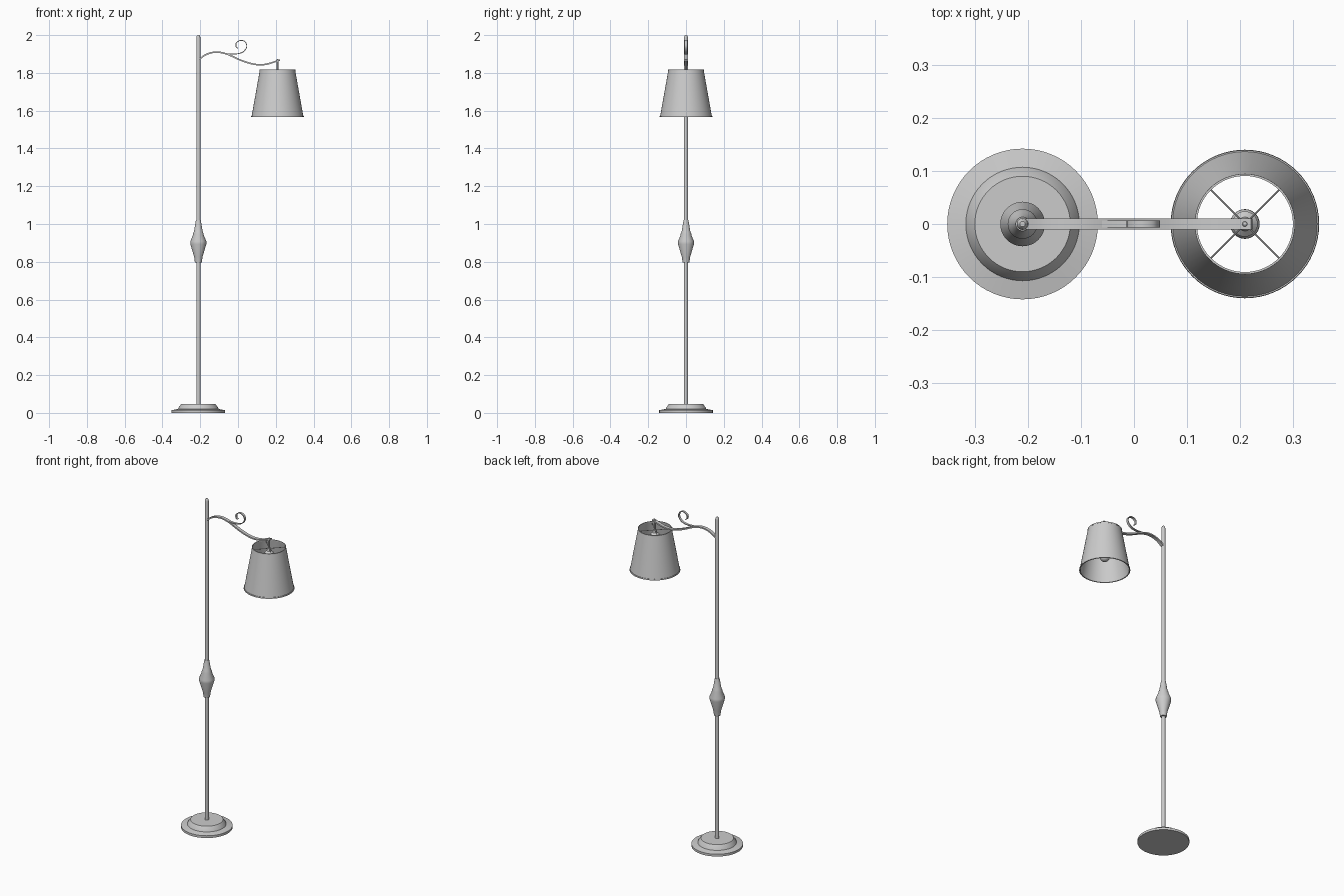
import bpy, bmesh, math
from mathutils import Vector

if "Cube" in bpy.data.objects:
    bpy.data.objects.remove(bpy.data.objects["Cube"])

POLE_X, SHADE_X = -0.21, 0.209


def finish(bm, name, angle=35):
    bmesh.ops.remove_doubles(bm, verts=bm.verts, dist=1e-5)
    bmesh.ops.recalc_face_normals(bm, faces=bm.faces)
    me = bpy.data.meshes.new(name)
    bm.to_mesh(me)
    bm.free()
    ob = bpy.data.objects.new(name, me)
    bpy.context.collection.objects.link(ob)
    bpy.ops.object.select_all(action='DESELECT')
    ob.select_set(True)
    bpy.context.view_layer.objects.active = ob
    bpy.ops.object.shade_smooth_by_angle(angle=math.radians(angle))
    return ob


def lathe(name, profile, x, n=48, closed=False):
    """Revolve (radius, z) points around a vertical axis at x."""
    bm = bmesh.new()
    pts = profile + profile[:1] if closed else profile
    vs = [bm.verts.new((r, 0, z)) for r, z in pts]
    es = [bm.edges.new(p) for p in zip(vs, vs[1:])]
    bmesh.ops.spin(bm, geom=vs + es, axis=(0, 0, 1), cent=(0, 0, 0),
                   steps=n, angle=math.tau)
    bmesh.ops.translate(bm, vec=(x, 0, 0), verts=bm.verts)
    return finish(bm, name)


def smooth_path(pts, steps=8):
    """Catmull-Rom through (x, z) points."""
    p = [Vector(q) for q in pts]
    p = [2 * p[0] - p[1]] + p + [2 * p[-1] - p[-2]]
    out = []
    for a, b, c, d in zip(p, p[1:], p[2:], p[3:]):
        for i in range(steps):
            t = i / steps
            out.append(0.5 * (2 * b + (c - a) * t + (2 * a - 5 * b + 4 * c - d) * t * t
                              + (3 * b - a - 3 * c + d) * t ** 3))
    return out + [p[-2]]


def flat_bar(name, pts, half_w, half_t):
    """Sweep a rectangular section along a curve in the xz plane."""
    path = smooth_path(pts)
    bm = bmesh.new()
    rings = []
    for i, p in enumerate(path):
        t = (path[min(i + 1, len(path) - 1)] - path[max(i - 1, 0)]).normalized()
        n = Vector((-t.y, t.x)) * half_t
        rings.append([bm.verts.new((p.x + s * n.x, y, p.y + s * n.y))
                      for s, y in ((1, -half_w), (1, half_w), (-1, half_w), (-1, -half_w))])
    for a, b in zip(rings, rings[1:]):
        for k in range(4):
            bm.faces.new((a[k], a[(k + 1) % 4], b[(k + 1) % 4], b[k]))
    bm.faces.new(rings[0])
    bm.faces.new(rings[-1])
    return finish(bm, name)


# Stepped foot
lathe("base", [(0, 0), (0.142, 0), (0.142, 0.014), (0.107, 0.021), (0.105, 0.027),
               (0.09, 0.048), (0, 0.048)], POLE_X, 64)

# Upright with small domed finial
lathe("pole", [(0, 0.04), (0.011, 0.04), (0.011, 1.985), (0.009, 1.995), (0.005, 2.0),
               (0, 2.0)], POLE_X, 32)

# Turned grip half way up
lathe("pole_grip", [(0, 0.795), (0.018, 0.795), (0.022, 0.825), (0.042, 0.893), (0.042, 0.909),
                    (0.028, 0.943), (0.028, 0.949), (0.023, 0.96), (0.013, 1.02),
                    (0, 1.02)], POLE_X)

# Wavy arm and its scroll
flat_bar("arm", [(-0.205, 1.873), (-0.165, 1.899), (-0.115, 1.91), (-0.06, 1.9),
                 (0.02, 1.865), (0.09, 1.845), (0.15, 1.846), (0.222, 1.868)], 0.01, 0.004)
flat_bar("scroll", [(-0.115, 1.91), (-0.07, 1.903), (-0.015, 1.9), (0.025, 1.91), (0.046, 1.937),
                    (0.038, 1.964), (0.013, 1.972), (-0.009, 1.958), (-0.01, 1.938),
                    (0.0, 1.93)], 0.007, 0.0022)

# Hanging stem, socket and bulb
lathe("stem", [(0, 1.875), (0.004, 1.872), (0.005, 1.868), (0.005, 1.79), (0, 1.79)], SHADE_X, 20)
lathe("socket", [(0, 1.81), (0.01, 1.81), (0.013, 1.795), (0.024, 1.785), (0.024, 1.72),
                 (0.018, 1.71), (0, 1.71)], SHADE_X, 32)
bulb = [(0.015, 1.715), (0.017, 1.69)]
bulb += [(0.028 * math.sin(a), 1.65 + 0.028 * math.cos(a))
         for a in (math.radians(35 + 145 * i / 10) for i in range(11))]
lathe("bulb", bulb, SHADE_X, 32)

# Open tapered shade with thin wall and rims
lathe("shade", [(0.137, 1.57), (0.0935, 1.815), (0.0915, 1.815), (0.135, 1.57)],
      SHADE_X, 64, closed=True)
lathe("shade_bottom_rim", [(0.134, 1.566), (0.14, 1.566), (0.139, 1.573), (0.134, 1.573)],
      SHADE_X, 64, closed=True)
lathe("shade_top_rim", [(0.0905, 1.813), (0.0945, 1.813), (0.0945, 1.819), (0.0905, 1.819)],
      SHADE_X, 64, closed=True)

# Four diagonal spokes carrying the shade
for i in range(4):
    a = math.radians(45 + 90 * i)
    bpy.ops.mesh.primitive_cylinder_add(
        vertices=8, radius=0.0018, depth=0.09,
        location=(SHADE_X + 0.047 * math.cos(a), 0.047 * math.sin(a), 1.808),
        rotation=(0, math.pi / 2, a))
    bpy.context.object.name = f"shade_spoke_{i + 1}"
